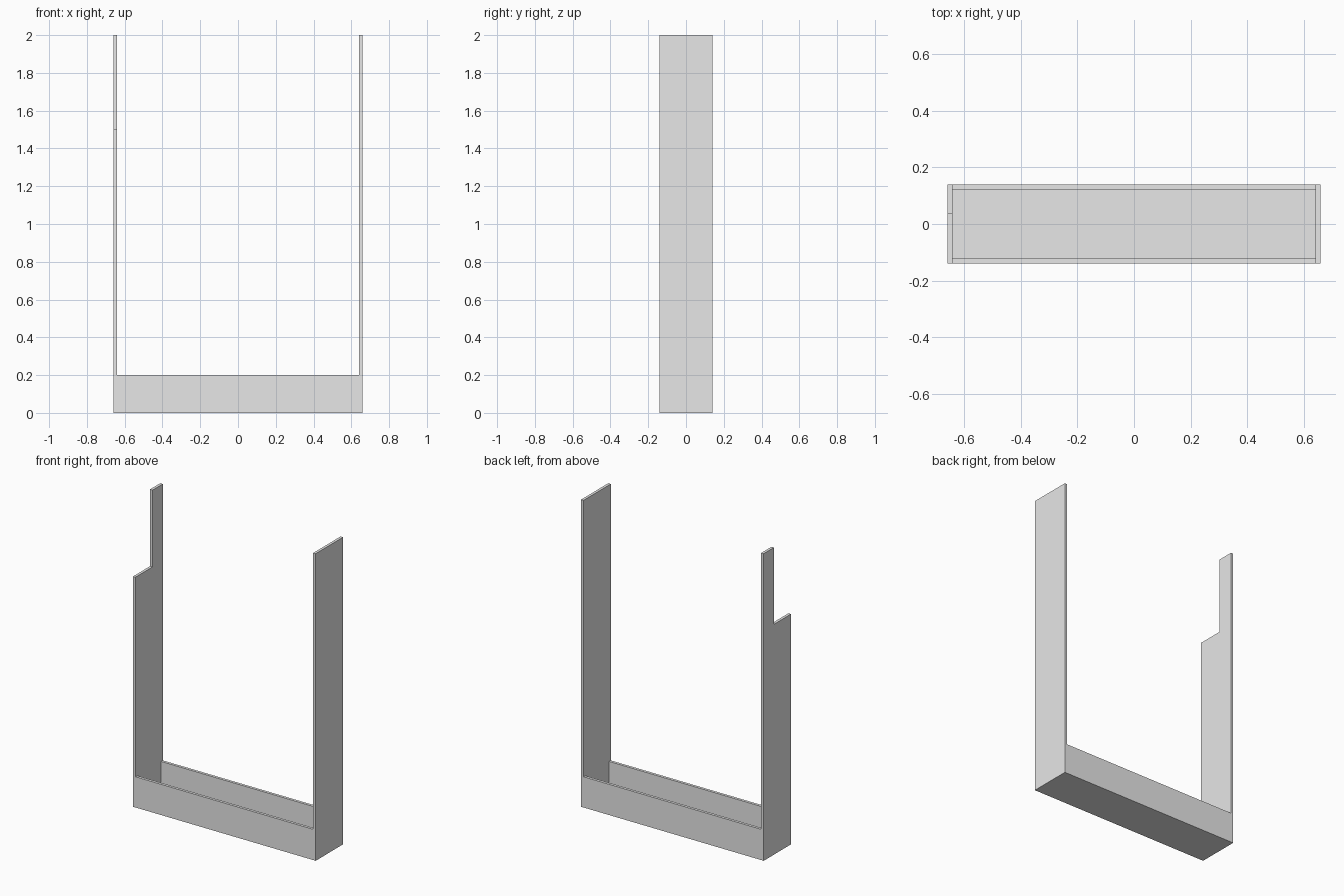
import bpy
import bmesh

cube = bpy.data.objects.get("Cube")
if cube:
    bpy.data.objects.remove(cube, do_unlink=True)

HALF_W, HALF_D, HEIGHT = 0.658, 0.14, 2.0
THICK, FLOOR, RAIL_TOP = 0.018, 0.005, 0.2
NOTCH_Y, NOTCH_Z = 0.035, 1.5

grey = bpy.data.materials.new("light_grey")
grey.use_nodes = True
colour = (0.8, 0.8, 0.8, 1)
grey.diffuse_color = colour
grey.node_tree.nodes["Principled BSDF"].inputs["Base Color"].default_value = colour


def slab(name, outline, x0, x1):
    """Extrude a (y, z) outline along x."""
    bm = bmesh.new()
    face = bm.faces.new([bm.verts.new((x0, y, z)) for y, z in outline])
    out = bmesh.ops.extrude_face_region(bm, geom=[face])
    moved = [v for v in out["geom"] if isinstance(v, bmesh.types.BMVert)]
    bmesh.ops.translate(bm, verts=moved, vec=(x1 - x0, 0, 0))
    bmesh.ops.recalc_face_normals(bm, faces=bm.faces[:])
    mesh = bpy.data.meshes.new(name)
    bm.to_mesh(mesh)
    bm.free()
    mesh.materials.append(grey)
    obj = bpy.data.objects.new(name, mesh)
    bpy.context.collection.objects.link(obj)
    return obj


def rect(y0, y1, z0, z1):
    return [(y0, z0), (y1, z0), (y1, z1), (y0, z1)]


INNER_W = HALF_W - THICK

# Thin floor under the whole frame
slab("floor", rect(-HALF_D, HALF_D, 0, FLOOR), -HALF_W, HALF_W)

# Low rails between the side panels
for name, y in (("front_rail", -HALF_D), ("back_rail", HALF_D - THICK)):
    slab(name, rect(y, y + THICK, FLOOR, RAIL_TOP), -INNER_W, INNER_W)

# Full side panel
slab("left_panel", rect(-HALF_D, HALF_D, FLOOR, HEIGHT), INNER_W, HALF_W)

# Side panel with the upper front corner cut away
notched = [(-HALF_D, FLOOR), (HALF_D, FLOOR), (HALF_D, HEIGHT),
           (NOTCH_Y, HEIGHT), (NOTCH_Y, NOTCH_Z), (-HALF_D, NOTCH_Z)]
slab("right_panel", notched, -HALF_W, -INNER_W)
